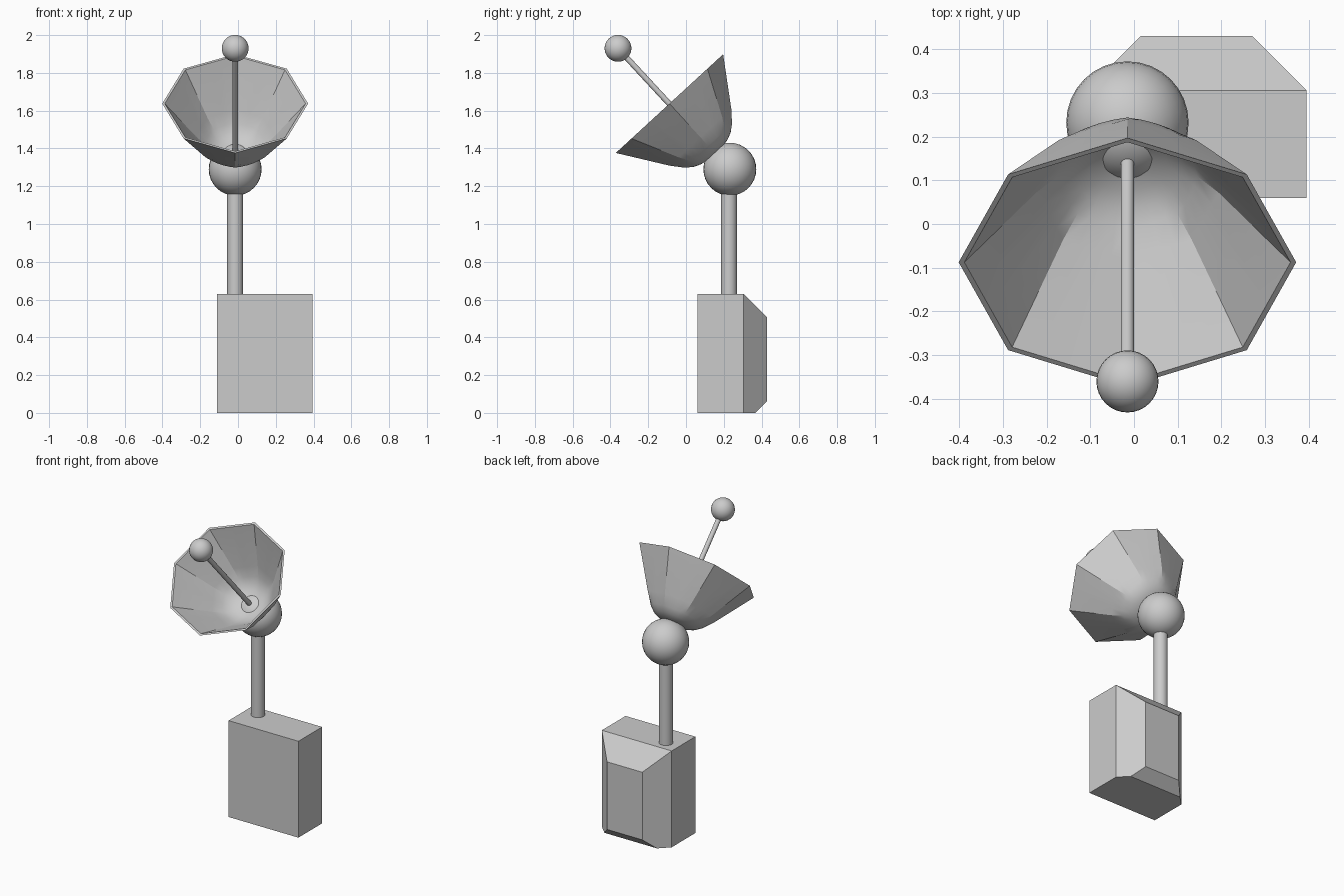
import bpy, bmesh, math
from mathutils import Vector, Matrix

if "Cube" in bpy.data.objects:
    bpy.data.objects.remove(bpy.data.objects["Cube"])

JOINT = Vector((-0.015, 0.232, 1.29))      # centre of the ball joint
TIP = Vector((-0.015, -0.36, 1.93))        # centre of the feed ball
TILT = math.radians(42.6)                  # dish axis leans to the front


def smooth(obj, angle=30):
    bpy.ops.object.select_all(action='DESELECT')
    obj.select_set(True)
    bpy.context.view_layer.objects.active = obj
    bpy.ops.object.shade_smooth_by_angle(angle=math.radians(angle))


def from_bmesh(name, bm):
    bmesh.ops.recalc_face_normals(bm, faces=bm.faces)
    mesh = bpy.data.meshes.new(name)
    bm.to_mesh(mesh)
    bm.free()
    obj = bpy.data.objects.new(name, mesh)
    bpy.context.collection.objects.link(obj)
    return obj


def ball(name, centre, radius):
    bpy.ops.mesh.primitive_uv_sphere_add(segments=32, ring_count=16, radius=radius, location=centre)
    obj = bpy.context.object
    obj.name = name
    smooth(obj)


def rod(name, start, end, radius):
    axis = end - start
    bpy.ops.mesh.primitive_cylinder_add(
        vertices=32, radius=radius, depth=axis.length, location=(start + end) / 2,
        rotation=axis.to_track_quat('Z', 'Y').to_euler())
    obj = bpy.context.object
    obj.name = name
    smooth(obj)


# Base box with chamfered back edges
X0, X1, C, B = -0.11, 0.395, 0.125, 0.063
Y0, Y1, Z1 = 0.06, 0.43, 0.63
bm = bmesh.new()
for x, s in ((X0, 1), (X1, -1)):
    for p in ((x, Y0, 0), (x, Y0, Z1), (x, Y1 - C, 0), (x, Y1 - C, Z1),
              (x + s * (C - B), Y1 - B, 0),
              (x + s * C, Y1, B), (x + s * C, Y1, Z1 - C)):
        bm.verts.new(p)
bmesh.ops.convex_hull(bm, input=bm.verts)
bmesh.ops.dissolve_limit(bm, angle_limit=math.radians(2), verts=bm.verts, edges=bm.edges)
from_bmesh("base_box", bm)

# Pole, ball joint, feed rod and feed ball
rod("pole", Vector((-0.015, 0.228, 0.62)), Vector((-0.015, 0.228, 1.22)), 0.042)
ball("ball_joint", JOINT, 0.14)
rod("feed_rod", JOINT, TIP, 0.015)
ball("feed_ball", TIP, 0.071)

# Dish shell: octagonal rim blending to a round bowl
# (radius, height along axis, roundness), outside then inside
PROFILE = [(0.03, 0.109, 1), (0.096, 0.123, 1), (0.135, 0.14, 0.9), (0.172, 0.17, 0.6),
           (0.222, 0.23, 0.05), (0.386, 0.472, 0),
           (0.373, 0.472, 0), (0.208, 0.236, 0.05), (0.16, 0.182, 0.6), (0.125, 0.154, 0.9),
           (0.088, 0.135, 1), (0.03, 0.122, 1)]
SUB = 4
N = 8 * SUB
bm = bmesh.new()
rings = []
for r, h, k in PROFILE:
    ring = []
    for i in range(N):
        side, f = divmod(i, SUB)
        f /= SUB
        a, b = (Vector((math.cos(t), math.sin(t), 0)) for t in
                (side * math.pi / 4, (side + 1) * math.pi / 4))
        flat = a.lerp(b, f)
        p = flat.lerp(flat.normalized(), k) * r
        p.z = h
        ring.append(bm.verts.new(p))
    rings.append(ring)
for lo, hi in zip(rings, rings[1:]):
    for i in range(N):
        j = (i + 1) % N
        bm.faces.new((lo[i], lo[j], hi[j], hi[i]))
bm.faces.new(rings[0])
bm.faces.new(rings[-1])
bm.transform(Matrix.Translation(JOINT) @ Matrix.Rotation(TILT, 4, 'X'))
smooth(from_bmesh("dish", bm), 25)
